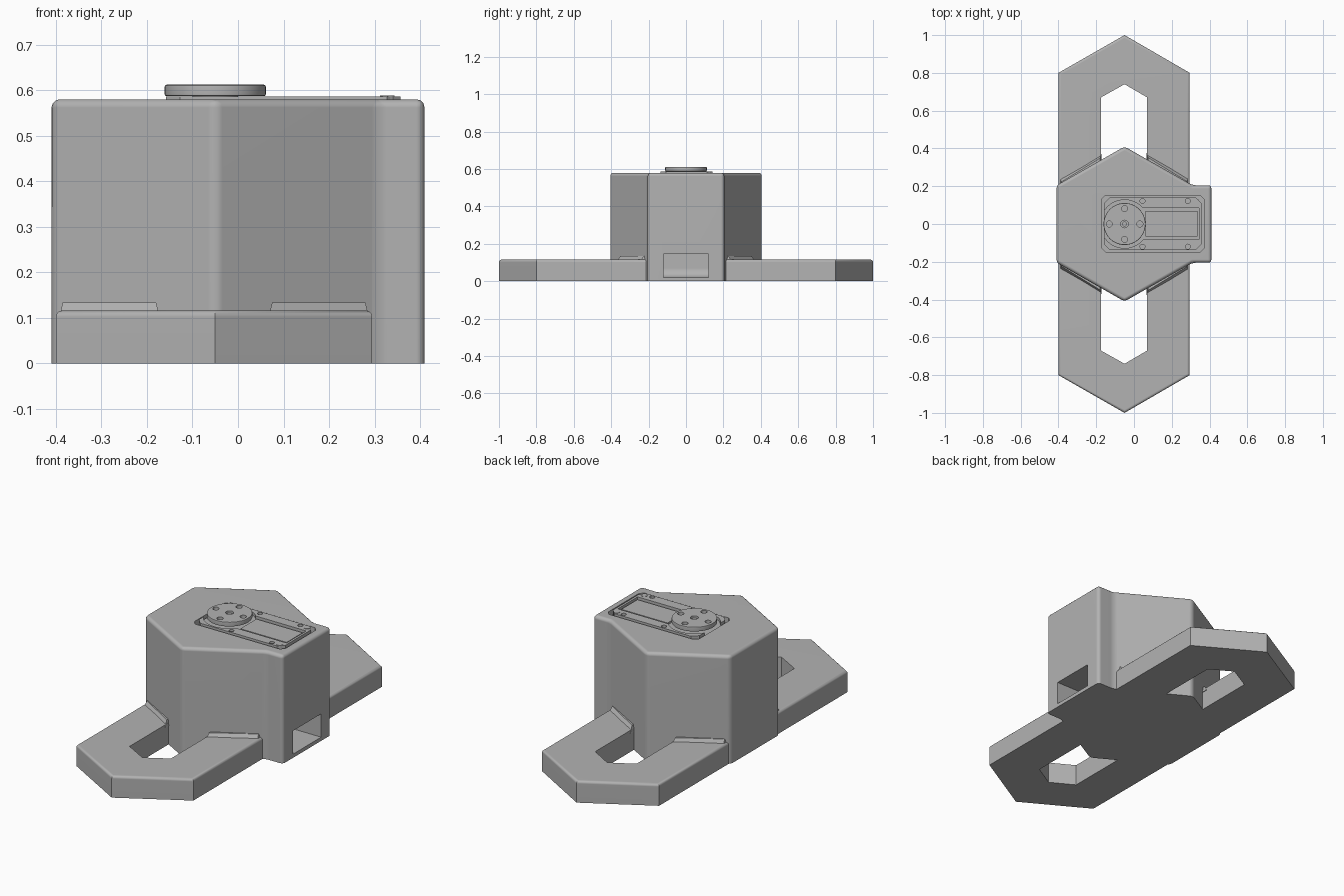
import bpy, bmesh
from math import sin, cos, pi, radians

if "Cube" in bpy.data.objects:
    bpy.data.objects.remove(bpy.data.objects["Cube"])

grey = bpy.data.materials.new("plain grey")
grey.use_nodes = True
grey.diffuse_color = (0.45, 0.45, 0.45, 1)
grey.node_tree.nodes["Principled BSDF"].inputs["Base Color"].default_value = grey.diffuse_color


def prism(name, pts, z0, z1, bevel=0, pick=None, top=None, segments=3):
    """Extrude an outline from z0 to z1; pick(a, b) chooses the edges to round."""
    bm = bmesh.new()
    low = [bm.verts.new((x, y, z0)) for x, y in pts]
    high = [bm.verts.new((x, y, z1)) for x, y in (top or pts)]
    n = len(low)
    bm.faces.new(low)
    bm.faces.new(high)
    for i in range(n):
        j = (i + 1) % n
        bm.faces.new((low[i], low[j], high[j], high[i]))
    bmesh.ops.recalc_face_normals(bm, faces=bm.faces)
    if bevel:
        edges = [e for e in bm.edges if pick(e.verts[0].co, e.verts[1].co)]
        bmesh.ops.bevel(bm, geom=edges, offset=bevel, segments=segments,
                        profile=0.5, affect='EDGES', clamp_overlap=True)
    mesh = bpy.data.meshes.new(name)
    bm.to_mesh(mesh)
    bm.free()
    mesh.materials.append(grey)
    obj = bpy.data.objects.new(name, mesh)
    bpy.context.scene.collection.objects.link(obj)
    return obj


def rect(x0, x1, y0, y1, c=0):
    """Rectangle outline, with chamfered corners if c is given."""
    if not c:
        return [(x0, y0), (x1, y0), (x1, y1), (x0, y1)]
    return [(x0 + c, y0), (x1 - c, y0), (x1, y0 + c), (x1, y1 - c),
            (x1 - c, y1), (x0 + c, y1), (x0, y1 - c), (x0, y0 + c)]


def circle(x, y, r, n=32):
    return [(x + r * cos(2 * pi * i / n), y + r * sin(2 * pi * i / n)) for i in range(n)]


def combine(obj, other, op='DIFFERENCE'):
    """Apply a boolean and remove the helper."""
    mod = obj.modifiers.new("Boolean", 'BOOLEAN')
    mod.operation, mod.object, mod.solver = op, other, 'EXACT'
    bpy.context.view_layer.objects.active = obj
    bpy.ops.object.modifier_apply(modifier=mod.name)
    bpy.data.objects.remove(other)


CX = -0.05
TOP = 0.58
not_bottom = lambda a, b: max(a.z, b.z) > 0.01
top_rim = lambda a, b: min(a.z, b.z) > 0.05

# Hexagonal housing with a square block on one side
outline = [(CX, -0.41), (0.31, -0.205), (0.41, -0.205), (0.41, 0.205),
           (0.31, 0.205), (CX, 0.41), (-0.41, 0.205), (-0.41, -0.205)]
housing = prism("housing", outline, 0, TOP, 0.018, not_bottom)

# Long base plate with two pointed slots
base = prism("base", [(CX, -1), (0.295, -0.8), (0.295, 0.8), (CX, 1), (-0.4, 0.8), (-0.4, -0.8)],
             0, 0.116, 0.014, top_rim)
for s in (-1, 1):
    slot = [(-0.175, s * 0.28), (0.07, s * 0.28), (0.07, s * 0.67), (CX, s * 0.74), (-0.175, s * 0.67)]
    combine(base, prism("slot_cutter", slot, -0.1, 0.3))
combine(housing, base, 'UNION')

# Sloped fillets where the base meets the housing
wall = lambda x: 0.41 - abs(x - CX) * 0.205 / 0.36
for s in (-1, 1):
    for x0, x1 in ((-0.393, -0.172), (0.067, 0.288)):
        strip = lambda out, e: [(x0 + e, s * (wall(x0) - 0.03)), (x1 - e, s * (wall(x1) - 0.03)),
                                (x1 - e, s * (wall(x1) + out)), (x0 + e, s * (wall(x0) + out))]
        combine(housing, prism("fillet", strip(0.032, 0), 0.1, 0.134, top=strip(0.008, 0.008)), 'UNION')

# Cable opening with a curved inner floor, and the recess in the top
combine(housing, prism("opening_cutter", rect(0.2, 0.6, -0.12, 0.12), 0.02, 0.145, 0.05,
                       lambda a, b: max(a.x, b.x) < 0.25 and max(a.z, b.z) < 0.1, segments=6))
combine(housing, prism("recess_cutter", rect(-0.17, 0.37, -0.148, 0.152, 0.02), 0.55, 0.7))

# Motor case: frame with round well, long window and screw holes
case = prism("motor_case", rect(-0.158, 0.357, -0.137, 0.141, 0.03), 0.54, 0.586)
combine(case, prism("well_cutter", circle(CX, 0, 0.128, 48), 0.57, 0.7))
combine(case, prism("window_cutter", rect(0.04, 0.345, -0.082, 0.086), 0.57, 0.7))
for x in (0.045, 0.285):
    for y in (-0.12, 0.122):
        combine(case, prism("screw_cutter", circle(x, y, 0.013, 20), 0.572, 0.7))

parts = [housing, case]
parts.append(prism("motor_panel", rect(0.06, 0.335, -0.066, 0.07), 0.56, 0.58))
parts.append(prism("motor_shaft", circle(CX, 0, 0.05), 0.56, 0.592))
for i, y in enumerate((-0.115, 0.119)):
    parts.append(prism(f"corner_screw_{i + 1}", circle(0.328, y, 0.016, 20), 0.56, 0.588))

# Round horn with four bolt holes and a centre screw
horn = prism("horn", circle(CX, 0, 0.111, 48), 0.587, 0.612, 0.004,
             lambda a, b: abs(a.z - b.z) < 0.001, segments=2)
for dx, dy in ((1, 0), (-1, 0), (0, 1), (0, -1)):
    combine(horn, prism("hole_cutter", circle(CX + 0.081 * dx, 0.081 * dy, 0.016, 20), 0.5, 0.7))
combine(horn, prism("hub_cutter", circle(CX, 0, 0.02, 24), 0.5, 0.7))
parts += [horn, prism("centre_screw", circle(CX, 0, 0.013, 20), 0.58, 0.604)]

# Smooth rounded edges, keep flats flat
bpy.ops.object.select_all(action='DESELECT')
for p in parts:
    p.select_set(True)
bpy.context.view_layer.objects.active = housing
bpy.ops.object.shade_smooth_by_angle(angle=radians(34))
for p in parts:
    mod = p.modifiers.new("Weighted Normal", 'WEIGHTED_NORMAL')
    mod.keep_sharp = True
